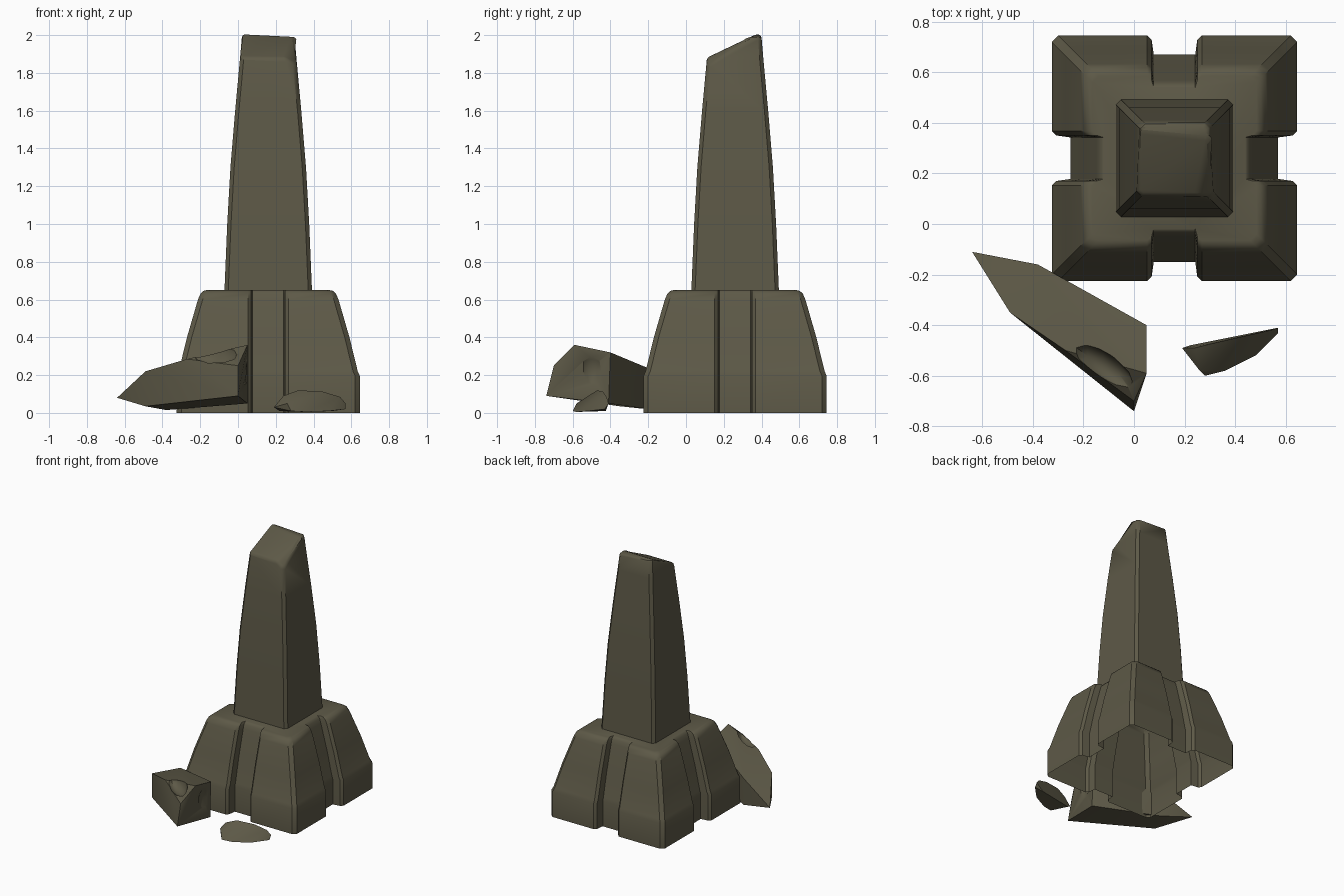
import bpy, bmesh, math
from mathutils import Vector, Matrix

if "Cube" in bpy.data.objects:
    bpy.data.objects.remove(bpy.data.objects["Cube"])

stone = bpy.data.materials.new("olive_stone")
stone.diffuse_color = (0.11, 0.10, 0.063, 1)
stone.use_nodes = True
stone.node_tree.nodes["Principled BSDF"].inputs["Base Color"].default_value = stone.diffuse_color
CX, CY = 0.16, 0.26  # monument axis


def finish(bm, name, angle=35):
    bmesh.ops.recalc_face_normals(bm, faces=bm.faces)
    me = bpy.data.meshes.new(name)
    bm.to_mesh(me)
    bm.free()
    me.materials.append(stone)
    me.shade_smooth()
    me.set_sharp_from_angle(angle=math.radians(angle))
    ob = bpy.data.objects.new(name, me)
    bpy.context.collection.objects.link(ob)
    return ob


def four_sides(side):
    """Repeat the outline of one side around the square."""
    pts = []
    for k in range(4):
        r = Matrix.Rotation(k * math.pi / 2, 2)
        pts += [r @ Vector(p) for p in side]
    return pts


def loft(bm, rings):
    """Skin stacked outlines given as (points, z)."""
    rows = [[bm.verts.new((CX + p.x, CY + p.y, z)) for p in pts] for pts, z in rings]
    for a, b in zip(rows, rows[1:]):
        n = len(a)
        for i in range(n):
            j = (i + 1) % n
            bm.faces.new((a[i], a[j], b[j], b[i]))
    return rows


# Plinth: notched square, tapering above a low skirt, open underneath
def plinth_outline(h, d, c=0.025, w=0.09, e=0.018):
    half = [(w - 0.008, -h + d), (w, -h + e), (w + e, -h), (h - c, -h)]
    return four_sides([(-x, y) for x, y in reversed(half)] + half)


bm = bmesh.new()
profile = [(0, 0.485, 0.075), (0.195, 0.485, 0.075), (0.22, 0.474, 0.072),
           (0.4, 0.43, 0.068), (0.6, 0.372, 0.064), (0.632, 0.358, 0.06),
           (0.646, 0.342, 0.055), (0.65, 0.325, 0.045)]
rows = loft(bm, [(plinth_outline(h, d), z) for z, h, d in profile])
bm.faces.new(rows[-1])
finish(bm, "plinth")

# Shaft: tapering pillar with a broken, sloping top
bm = bmesh.new()
taper = [(0.64, 0.232), (1.0, 0.217), (1.3, 0.2), (1.6, 0.175), (1.87, 0.15), (2.1, 0.13)]
c = 0.02
loft(bm, [(four_sides([(-h + c, -h), (h - c, -h)]), z) for z, h in taper])
cuts = [((0.04, 0.3, 2.003), (0.05, 0, 1)),
        ((0.16, 0.11, 1.88), (0, -0.105, 0.22)),
        ((0.30, 0.12, 1.85), (0.6, -0.5, 0.8))]
for co, no in cuts:
    res = bmesh.ops.bisect_plane(bm, geom=bm.verts[:] + bm.edges[:] + bm.faces[:],
                                 plane_co=co, plane_no=no, clear_outer=True)
    rim = [g for g in res["geom_cut"] if isinstance(g, bmesh.types.BMEdge)]
    bmesh.ops.holes_fill(bm, edges=[g for g in rim if g.is_boundary], sides=0)
bmesh.ops.remove_doubles(bm, verts=bm.verts, dist=0.002)
top = [e for e in bm.edges if len(e.link_faces) == 2
       and min(v.co.z for v in e.verts) > 1.8
       and e.calc_face_angle(0) > 0.3
       and any(f.normal.z > 0.4 for f in e.link_faces)]
bmesh.ops.bevel(bm, geom=top, offset=0.015, segments=2, affect='EDGES', profile=0.5)
finish(bm, "shaft", 40)


# Fallen pieces: convex blocks with a scooped break
def rubble(name, pts, scoops):
    bm = bmesh.new()
    for p in pts:
        bm.verts.new(p)
    bmesh.ops.convex_hull(bm, input=bm.verts)
    bmesh.ops.dissolve_limit(bm, angle_limit=0.03, verts=bm.verts, edges=bm.edges)
    ob = finish(bm, name)
    for i, (loc, size, turn) in enumerate(scoops):
        cb = bmesh.new()
        bmesh.ops.create_icosphere(cb, subdivisions=2, radius=1, matrix=Matrix.LocRotScale(
            Vector(loc), Matrix.Rotation(turn, 3, 'Z'), Vector(size)))
        cutter = finish(cb, name + "_cutter_%d" % i)
        cutter.hide_render = True
        mod = ob.modifiers.new("scoop", 'BOOLEAN')
        mod.operation = 'DIFFERENCE'
        mod.solver = 'EXACT'
        mod.object = cutter
    # bake the scoops, then drop the cutters
    dg = bpy.context.evaluated_depsgraph_get()
    me = bpy.data.meshes.new_from_object(ob.evaluated_get(dg))
    cutters = [m.object for m in ob.modifiers]
    ob.modifiers.clear()
    ob.data = me
    me.shade_smooth()
    me.set_sharp_from_angle(angle=math.radians(35))
    for cutter in cutters:
        bpy.data.objects.remove(cutter)


rubble("fallen_tip", [
    (-0.64, -0.11, 0.08),
    (-0.38, -0.16, 0.22), (-0.38, -0.16, 0.015),
    (-0.49, -0.35, 0.22), (-0.49, -0.35, 0.035),
    (0.05, -0.40, 0.32), (0.05, -0.41, 0.05),
    (0.0, -0.74, 0.09), (0.0, -0.70, 0.25),
    (0.05, -0.59, 0.36), (-0.27, -0.50, 0.285)],
    [((-0.12, -0.57, 0.33), (0.15, 0.06, 0.085), -0.65),
     ((0.10, -0.50, 0.22), (0.07, 0.08, 0.12), 0)])

rubble("fallen_chip", [
    (0.19, -0.49, 0.03), (0.57, -0.41, 0.05), (0.57, -0.43, 0.02),
    (0.48, -0.52, 0.01), (0.36, -0.58, 0.005), (0.28, -0.60, 0.01),
    (0.26, -0.58, 0.05), (0.24, -0.49, 0.09), (0.32, -0.47, 0.12),
    (0.45, -0.44, 0.112), (0.54, -0.42, 0.085), (0.22, -0.48, 0.01),
    (0.50, -0.425, 0.01)],
    [((0.39, -0.56, 0.095), (0.085, 0.055, 0.05), 0.3)])
